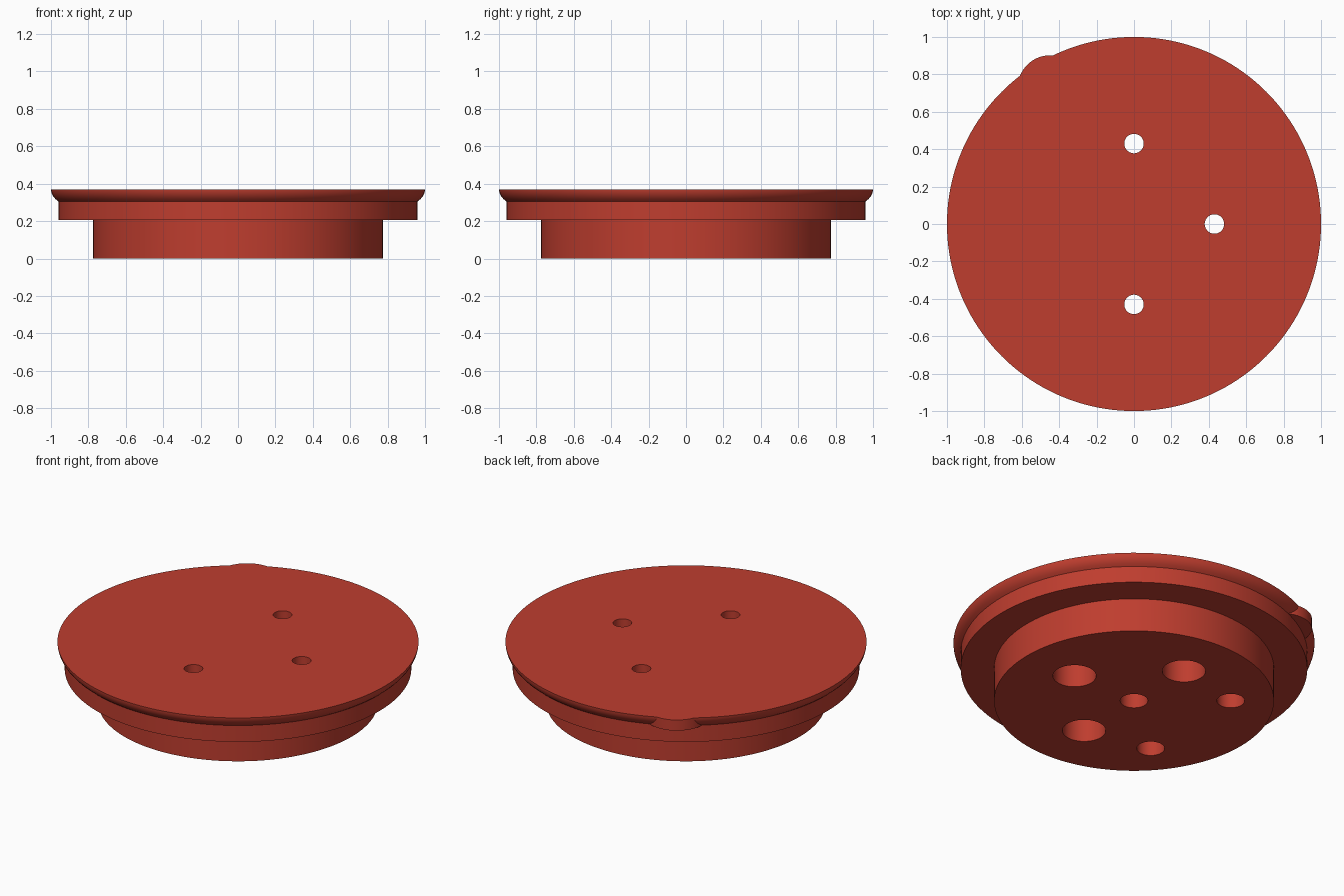
import bpy, bmesh, math

if "Cube" in bpy.data.objects:
    bpy.data.objects.remove(bpy.data.objects["Cube"])

red = bpy.data.materials.new("brick red")
red.diffuse_color = (0.52, 0.047, 0.028, 1)
red.use_nodes = True
red.node_tree.nodes["Principled BSDF"].inputs["Base Color"].default_value = red.diffuse_color

TOP, SHELF, RIM = 0.37, 0.205, 0.305


def make_object(name, bm):
    bmesh.ops.recalc_face_normals(bm, faces=bm.faces)
    mesh = bpy.data.meshes.new(name)
    bm.to_mesh(mesh)
    bm.free()
    mesh.materials.append(red)
    obj = bpy.data.objects.new(name, mesh)
    bpy.context.collection.objects.link(obj)
    return obj


def lathe(name, profile, steps, x=0, y=0):
    """Solid of revolution from (radius, z) points, with flat end caps."""
    bm = bmesh.new()
    rings = [[bm.verts.new((x + r * math.cos(2 * math.pi * i / steps),
                            y + r * math.sin(2 * math.pi * i / steps), z))
              for i in range(steps)] for r, z in profile]
    for a, b in zip(rings, rings[1:]):
        for i in range(steps):
            j = (i + 1) % steps
            bm.faces.new((a[i], a[j], b[j], b[i]))
    bm.faces.new(rings[0])
    bm.faces.new(rings[-1])
    return make_object(name, bm)


def combine(target, tool, operation):
    mod = target.modifiers.new(tool.name, 'BOOLEAN')
    mod.operation, mod.object, mod.solver = operation, tool, 'EXACT'
    bpy.context.view_layer.objects.active = target
    bpy.ops.object.modifier_apply(modifier=mod.name)
    bpy.data.objects.remove(tool)


# Stepped lid with a rounded flare under the top rim
lid = lathe("lid", [(0.775, 0), (0.775, SHELF), (0.96, SHELF), (0.96, RIM),
                    (0.975, 0.317), (0.987, 0.331), (0.995, 0.346),
                    (0.999, 0.36), (1.0, TOP)], 160)

# Round finger tab on the rim
tab = lathe("finger_tab", [(0.174, RIM), (0.174, TOP)], 64, -0.448, 0.728)
combine(lid, tab, 'UNION')

# Screw holes through the lid, counterbored from below
for x, y in ((0, 0.43), (0.43, 0), (0, -0.43)):
    cutter = lathe("screw_hole", [(0.12, -0.1), (0.12, 0.2),
                                  (0.052, 0.2), (0.052, TOP + 0.1)], 48, x, y)
    combine(lid, cutter, 'DIFFERENCE')

# Blind holes in the underside
for x, y in ((0, 0), (-0.41, 0.345), (-0.41, -0.345)):
    cutter = lathe("blind_hole", [(0.077, -0.1), (0.077, 0.2)], 40, x, y)
    combine(lid, cutter, 'DIFFERENCE')

# Smooth curved walls, sharp rims
bpy.ops.object.select_all(action='DESELECT')
lid.select_set(True)
bpy.context.view_layer.objects.active = lid
bpy.ops.object.shade_smooth_by_angle(angle=math.radians(25))
